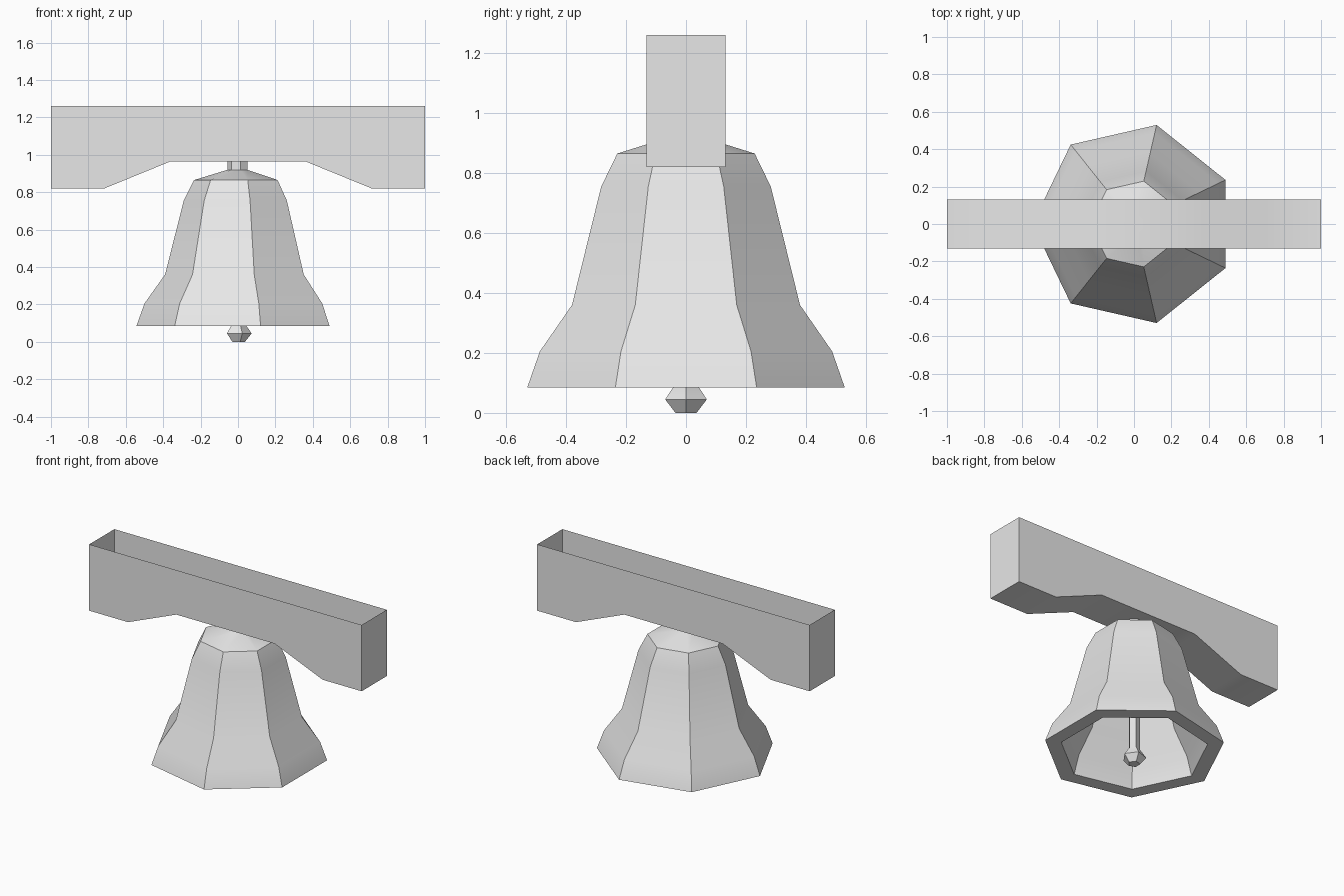
import bpy, bmesh, math

if "Cube" in bpy.data.objects:
    bpy.data.objects.remove(bpy.data.objects["Cube"])

grey = bpy.data.materials.new("plain grey")
grey.diffuse_color = (0.8, 0.8, 0.8, 1)
grey.use_nodes = True
grey.node_tree.nodes["Principled BSDF"].inputs["Base Color"].default_value = grey.diffuse_color


def finish(name, bm):
    """Turn a bmesh into a named object, smooth across shallow angles only."""
    mesh = bpy.data.meshes.new(name)
    bm.to_mesh(mesh)
    bm.free()
    mesh.materials.append(grey)
    obj = bpy.data.objects.new(name, mesh)
    bpy.context.collection.objects.link(obj)
    bpy.ops.object.select_all(action='DESELECT')
    obj.select_set(True)
    bpy.context.view_layer.objects.active = obj
    bpy.ops.object.shade_smooth_by_angle(angle=math.radians(30))
    return obj


def turned(name, profile, sides, start):
    """Revolve (radius, z) points, with the first vertex at angle start."""
    bm = bmesh.new()
    rings = []
    for r, z in profile:
        rings.append([bm.verts.new((r * math.cos(start + math.tau * i / sides),
                                    r * math.sin(start + math.tau * i / sides), z))
                      for i in range(sides)])
    for a, b in zip(rings, rings[1:]):
        for i in range(sides):
            j = (i + 1) % sides
            bm.faces.new((a[i], a[j], b[j], b[i]))
    bm.faces.new(rings[0][::-1])
    bm.faces.new(rings[-1])
    bmesh.ops.recalc_face_normals(bm, faces=bm.faces)
    return finish(name, bm)


# Seven-sided bell: inner cavity, flat rim, flared outside, crown and stem
turned("bell", [(0.16, 0.82), (0.22, 0.73), (0.31, 0.36), (0.41, 0.205),
                (0.445, 0.085), (0.543, 0.085), (0.50, 0.205), (0.39, 0.36),
                (0.29, 0.755), (0.235, 0.865), (0.055, 0.92), (0.055, 0.965)],
       7, math.pi)

# Five-sided clapper with its rod
turned("clapper", [(0.037, 0), (0.073, 0.045), (0.035, 0.10), (0.035, 0.82)], 5, 0)

# Hollow beam, open at the top, with raised underside in the middle
half = [(0.36, 0.965), (0.715, 0.82), (1, 0.82), (1, 1.26)]
outline = [(-x, z) for x, z in reversed(half)] + half
bm = bmesh.new()
front = [bm.verts.new((x, -0.132, z)) for x, z in outline]
back = [bm.verts.new((x, 0.132, z)) for x, z in outline]
bm.faces.new(front)
bm.faces.new(back[::-1])
for i in range(len(outline) - 1):
    bm.faces.new((front[i + 1], front[i], back[i], back[i + 1]))
finish("beam", bm)
